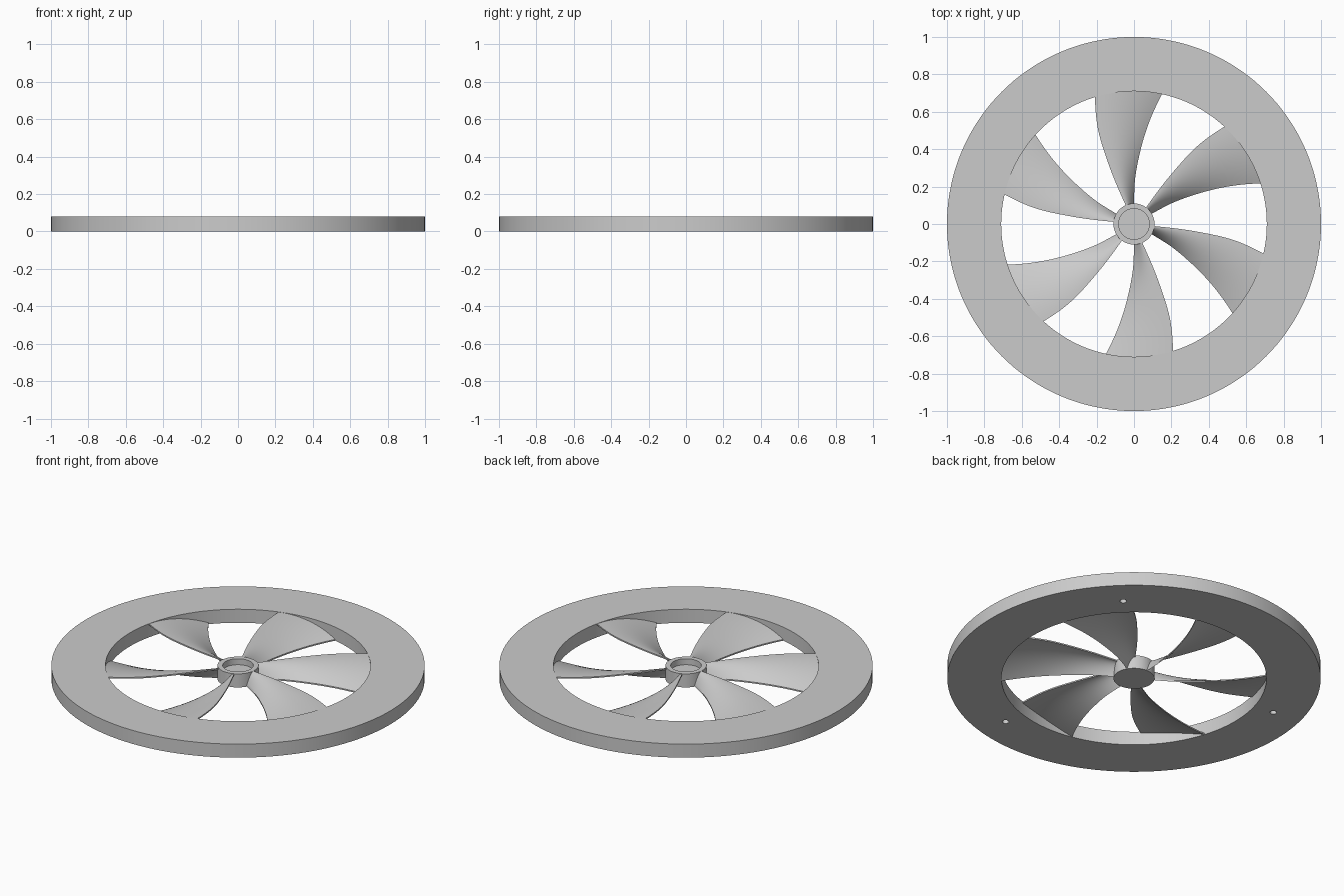
import bpy, bmesh, math
from mathutils import Matrix, Vector

cube = bpy.data.objects.get("Cube")
if cube:
    bpy.data.objects.remove(cube, do_unlink=True)

HEIGHT = 0.08
RIM_INNER = 0.71
BLADES = 6

grey = bpy.data.materials.new("light_grey")
grey.use_nodes = True
grey.diffuse_color = (0.6, 0.6, 0.6, 1)
grey.node_tree.nodes["Principled BSDF"].inputs["Base Color"].default_value = (0.6, 0.6, 0.6, 1)


def finish(bm, name, smooth=True):
    """Turn a bmesh into a named, shaded object."""
    bmesh.ops.recalc_face_normals(bm, faces=bm.faces)
    mesh = bpy.data.meshes.new(name)
    bm.to_mesh(mesh)
    bm.free()
    mesh.materials.append(grey)
    obj = bpy.data.objects.new(name, mesh)
    bpy.context.collection.objects.link(obj)
    if smooth:
        bpy.ops.object.select_all(action='DESELECT')
        obj.select_set(True)
        bpy.context.view_layer.objects.active = obj
        bpy.ops.object.shade_smooth_by_angle(angle=math.radians(30))
    return obj


def lathe(name, profile, steps, closed):
    """Revolve (radius, z) points about the z axis."""
    bm = bmesh.new()
    verts = [bm.verts.new((r, 0, z)) for r, z in profile]
    edges = [bm.edges.new(pair) for pair in zip(verts, verts[1:])]
    if closed:
        edges.append(bm.edges.new((verts[-1], verts[0])))
    bmesh.ops.spin(bm, geom=verts + edges, cent=(0, 0, 0), axis=(0, 0, 1),
                   angle=math.tau, steps=steps)
    bmesh.ops.remove_doubles(bm, verts=bm.verts, dist=1e-5)
    return finish(bm, name)


# Outer rim: a flat square-edged ring
rim = lathe("rim", [(RIM_INNER, 0), (1, 0), (1, HEIGHT), (RIM_INNER, HEIGHT)], 144, True)

# Three blind holes in the underside of the rim
bm = bmesh.new()
for i in range(3):
    turn = Matrix.Rotation(math.radians(46 + 120 * i), 4, 'Z')
    place = turn @ Matrix.Translation((0.83, 0, 0))
    bmesh.ops.create_cone(bm, cap_ends=True, segments=24, radius1=0.018, radius2=0.018,
                          depth=0.09, matrix=place)
cutter = finish(bm, "hole_cutter", smooth=False)
cutter.hide_render = True
cutter.hide_set(True)
cutter.display_type = 'WIRE'
cut = rim.modifiers.new("holes", 'BOOLEAN')
cut.operation = 'DIFFERENCE'
cut.object = cutter
cut.solver = 'EXACT'

# Hub: closed underneath, with a round recess in the top
lathe("hub", [(0, 0), (0.11, 0), (0.11, HEIGHT), (0.082, HEIGHT),
              (0.082, 0.045), (0, 0.045)], 64, False)

# Blade stations: radius, angle of the low edge, angle of the high edge
STATIONS = [(0.1, 90, 114), (0.22, 89, 114), (0.35, 86, 113),
            (0.53, 82, 111), (0.715, 77.7, 107)]


def station(r):
    """Interpolate the edge angles smoothly between the stations."""
    for i in range(len(STATIONS) - 1):
        a, b = STATIONS[i], STATIONS[i + 1]
        if r <= b[0] + 1e-6:
            before = STATIONS[max(i - 1, 0)]
            after = STATIONS[min(i + 2, len(STATIONS) - 1)]
            span = b[0] - a[0]
            u = (r - a[0]) / span
            result = []
            for k in (1, 2):
                m0 = (b[k] - before[k]) / (b[0] - before[0]) * span
                m1 = (after[k] - a[k]) / (after[0] - a[0]) * span
                result.append((2*u**3 - 3*u**2 + 1) * a[k] + (u**3 - 2*u**2 + u) * m0
                              + (3*u**2 - 2*u**3) * b[k] + (u**3 - u**2) * m1)
            return result


def blade(name, turn):
    """Thin scoop, steep at its low edge and level at its high edge."""
    rows, cols, thick = 24, 14, 0.008
    bm = bmesh.new()
    top = []
    for i in range(rows + 1):
        r = 0.1 + (0.715 - 0.1) * i / rows
        low, high = station(r)
        line = []
        for j in range(cols + 1):
            t = j / cols
            angle = math.radians(low + (high - low) * t) + turn
            z = thick + (HEIGHT - 0.001 - thick) * (2 * t - t * t)
            line.append(bm.verts.new((r * math.cos(angle), r * math.sin(angle), z)))
        top.append(line)
    for i in range(rows):
        for j in range(cols):
            bm.faces.new((top[i][j], top[i + 1][j], top[i + 1][j + 1], top[i][j + 1]))
    # Close the scoop with an offset underside
    upper = list(bm.faces)
    result = bmesh.ops.extrude_face_region(bm, geom=upper, use_keep_orig=True)
    for v in result["geom"]:
        if isinstance(v, bmesh.types.BMVert):
            v.co += Vector((0, 0, -thick))
    return finish(bm, name)


for n in range(BLADES):
    blade(f"blade_{n + 1}", math.tau * n / BLADES)
